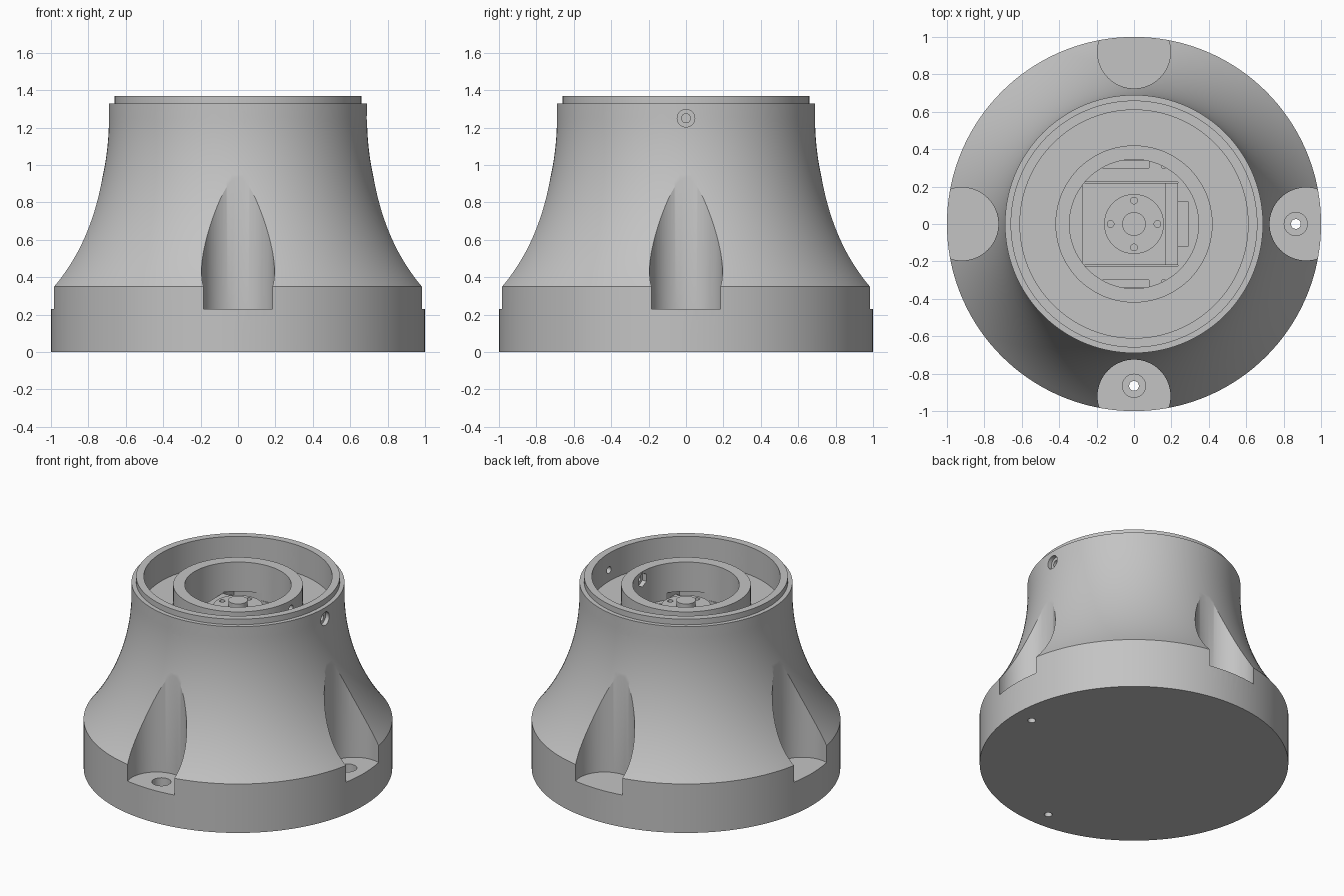
import bpy, bmesh, math
from mathutils import Matrix, Vector

if "Cube" in bpy.data.objects:
    bpy.data.objects.remove(bpy.data.objects["Cube"], do_unlink=True)

grey = bpy.data.materials.new("light grey")
grey.use_nodes = True
COLOUR = (0.55, 0.55, 0.55, 1)
grey.diffuse_color = COLOUR
grey.node_tree.nodes["Principled BSDF"].inputs["Base Color"].default_value = COLOUR


def finish(bm, name, matrix=None):
    if matrix:
        bm.transform(matrix)
    bmesh.ops.recalc_face_normals(bm, faces=bm.faces)
    mesh = bpy.data.meshes.new(name)
    bm.to_mesh(mesh)
    bm.free()
    mesh.materials.append(grey)
    obj = bpy.data.objects.new(name, mesh)
    bpy.context.collection.objects.link(obj)
    return obj


def lathe(name, profile, segments=48, matrix=None):
    """Revolve (radius, height) points around z."""
    bm = bmesh.new()
    verts = [bm.verts.new((r, 0, z)) for r, z in profile]
    edges = [bm.edges.new(pair) for pair in zip(verts, verts[1:])]
    bmesh.ops.spin(bm, geom=verts + edges, axis=(0, 0, 1), cent=(0, 0, 0),
                   angle=math.tau, steps=segments, use_duplicate=False)
    bmesh.ops.remove_doubles(bm, verts=bm.verts, dist=0.0001)
    return finish(bm, name, matrix)


def rod(name, radius, z0, z1, segments=48, matrix=None):
    return lathe(name, [(0, z0), (radius, z0), (radius, z1), (0, z1)], segments, matrix)


def box(name, low, high, matrix=None):
    low, high = Vector(low), Vector(high)
    bm = bmesh.new()
    bmesh.ops.create_cube(bm, size=1)
    bm.transform(Matrix.Translation((low + high) / 2) @ Matrix.Diagonal((*(high - low), 1)))
    return finish(bm, name, matrix)


def cut(target, cutters):
    for cutter in cutters:
        cutter.hide_render = True
        mod = target.modifiers.new("cut", 'BOOLEAN')
        mod.operation, mod.solver, mod.object = 'DIFFERENCE', 'EXACT', cutter
    bpy.context.view_layer.update()
    graph = bpy.context.evaluated_depsgraph_get()
    mesh = bpy.data.meshes.new_from_object(target.evaluated_get(graph))
    target.modifiers.clear()
    target.data = mesh
    for cutter in cutters:
        bpy.data.objects.remove(cutter, do_unlink=True)


# Flared housing with a rim, a channel and an inner ring
NECK, NECK_Z, SHOULDER_Z, FLARE = 0.69, 1.25, 0.35, 1.46
profile = [(0, 0), (1, 0)]
for i in range(25):
    z = SHOULDER_Z + (NECK_Z - SHOULDER_Z) * i / 24
    profile.append((NECK + FLARE - math.sqrt(FLARE ** 2 - (NECK_Z - z) ** 2), z))
profile += [(NECK, 1.33), (0.66, 1.33), (0.66, 1.37), (0.61, 1.37), (0.61, 1.17),
            (0.42, 1.17), (0.42, 1.31), (0.345, 1.31), (0.345, 1.05), (0, 1.05)]
housing = lathe("housing", profile, 144)

cutters = []
for k in range(4):
    turn = Matrix.Rotation(k * math.pi / 2, 4, 'Z')
    # Foot notch with a counterbored bolt hole
    cutters.append(rod("notch_cutter", 0.195, 0.23, 1.2, 64, turn @ Matrix.Translation((0.92, 0, 0))))
    cutters.append(lathe("bolt_cutter", [(0, -0.1), (0.026, -0.1), (0.026, 0.13), (0.062, 0.13),
                                         (0.062, 0.3), (0, 0.3)], 32,
                         turn @ Matrix.Translation((0.865, 0, 0))))
    # Radial screw hole through the rim and ring, with a nut pocket inside
    radial = turn @ Matrix.Translation((0, 0, 1.25)) @ Matrix.Rotation(math.pi / 2, 4, 'Y')
    cutters.append(lathe("screw_cutter", [(0, 0.25), (0.024, 0.25), (0.024, 0.66), (0.047, 0.66),
                                          (0.047, 0.8), (0, 0.8)], 32, radial))
    cutters.append(rod("nut_cutter", 0.05, 0.25, 0.375, 6, radial))

# Motor cavity, and the connector pocket on one diagonal
diagonal = Matrix.Rotation(math.radians(135), 4, 'Z')
cutters.append(box("cavity_cutter", (-0.27, -0.34, 0.2), (0.29, 0.34, 1.1)))
cutters.append(box("pocket_cutter", (0.68, -0.39, 0.11), (1.2, 0.39, 0.348), diagonal))
cutters.append(box("window_cutter", (0.2, -0.3, 0.21), (0.8, 0.3, 0.34), diagonal))
cut(housing, cutters)

# Motor block and its mounting bracket
parts = [housing,
         box("motor_body", (-0.275, -0.22, 0.4), (0.17, 0.22, 1.09)),
         box("bracket", (0.17, -0.22, 0.4), (0.235, 0.22, 1.07))]
for side in (-1, 1):
    y0, y1 = sorted((side * 0.225, side * 0.3))
    parts.append(box("mounting_rail", (-0.275, y0, 0.4), (0.235, y1, 1.05)))
    y0, y1 = sorted((side * 0.3, side * 0.345))
    parts.append(box("rail_tab", (0.08, y0, 0.4), (0.15, y1, 1.05)))
    y0, y1 = sorted((side * 0.12, side * 0.3))
    parts.append(box("side_tab", (0.235, y0, 0.4), (0.295, y1, 1.05)))

# Output horn with four screw holes, and its hub
horn = rod("output_horn", 0.16, 1.08, 1.16, 64)
cut(horn, [rod("horn_hole_cutter", 0.018, 1.1, 1.2, 24,
               Matrix.Rotation(k * math.pi / 2, 4, 'Z') @ Matrix.Translation((0.125, 0, 0)))
           for k in range(4)])
parts += [horn, rod("hub", 0.063, 1.15, 1.2)]

# Smooth curved walls, crisp edges
bpy.ops.object.select_all(action='DESELECT')
for part in parts:
    part.select_set(True)
bpy.context.view_layer.objects.active = housing
bpy.ops.object.shade_smooth_by_angle(angle=math.radians(25))
